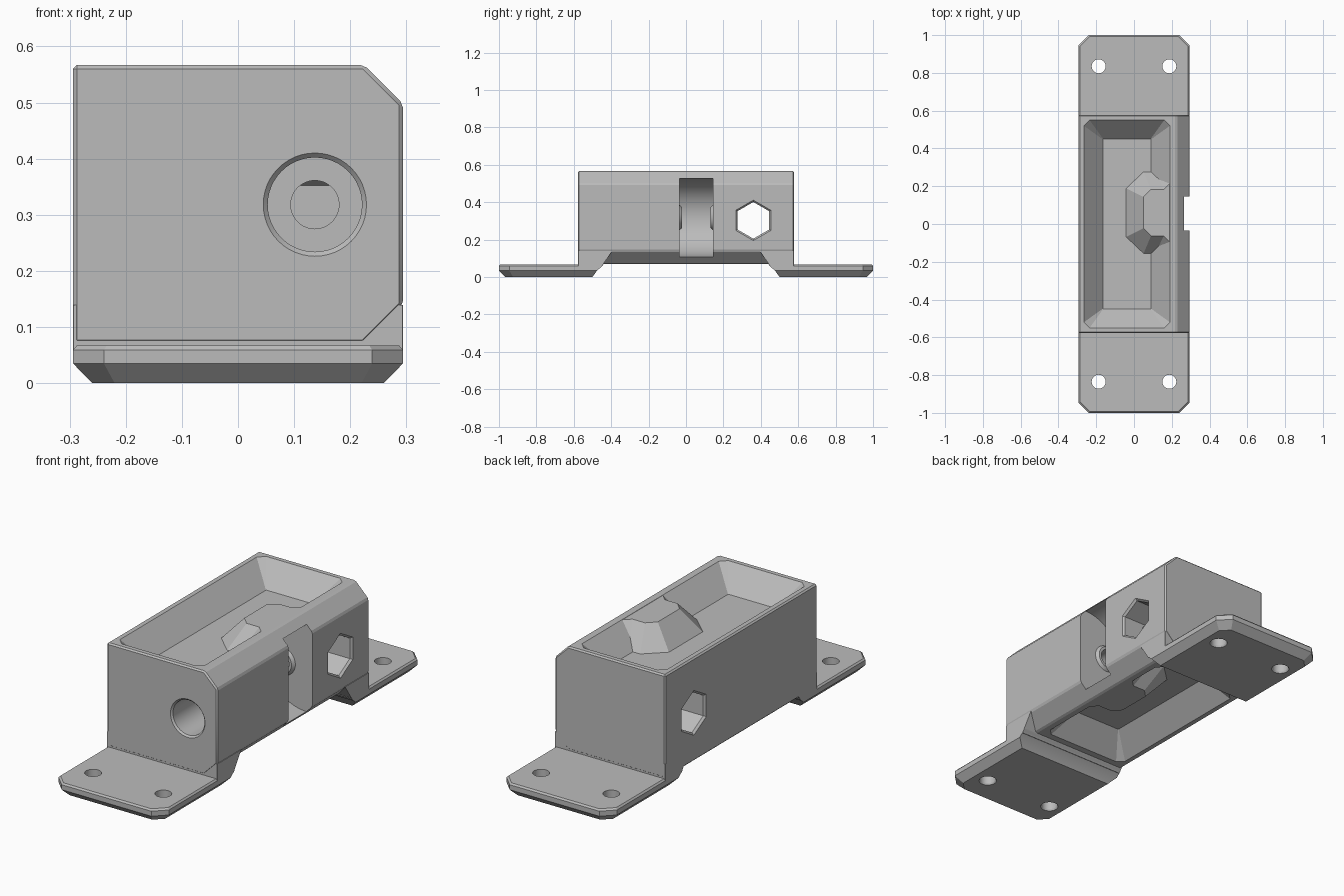
import bpy, bmesh, math
from math import cos, sin, pi

if "Cube" in bpy.data.objects:
    bpy.data.objects.remove(bpy.data.objects["Cube"], do_unlink=True)

grey = bpy.data.materials.new("plain grey")
grey.use_nodes = True
grey.diffuse_color = (0.5, 0.5, 0.5, 1)
grey.node_tree.nodes["Principled BSDF"].inputs["Base Color"].default_value = (0.5, 0.5, 0.5, 1)

HALF = 0.294      # half width
MID = 0.318       # height of the axle
TOP, FLOOR = 0.567, 0.462


def loft(name, rings):
    """Closed solid through a list of rings of equal length."""
    bm = bmesh.new()
    loops = [[bm.verts.new(p) for p in ring] for ring in rings]
    for a, b in zip(loops, loops[1:]):
        for i in range(len(a)):
            j = (i + 1) % len(a)
            bm.faces.new((a[i], a[j], b[j], b[i]))
    bm.faces.new(loops[0][::-1])
    bm.faces.new(loops[-1])
    bmesh.ops.recalc_face_normals(bm, faces=bm.faces)
    mesh = bpy.data.meshes.new(name)
    bm.to_mesh(mesh)
    bm.free()
    mesh.materials.append(grey)
    ob = bpy.data.objects.new(name, mesh)
    bpy.context.collection.objects.link(ob)
    return ob


def octagon(x0, x1, y0, y1, c, z):
    return [(x0 + c, y0, z), (x1 - c, y0, z), (x1, y0 + c, z), (x1, y1 - c, z),
            (x1 - c, y1, z), (x0 + c, y1, z), (x0, y1 - c, z), (x0, y0 + c, z)]


def turned(name, axis, center, steps, sides=48):
    """Round or polygonal solid along x, y or z from (position, radius) steps."""
    a, b = center
    rings = []
    for pos, r in steps:
        ring = []
        for i in range(sides):
            t = 2 * pi * i / sides
            u, v = a + r * sin(t), b + r * cos(t)
            ring.append({"x": (pos, u, v), "y": (u, pos, v), "z": (u, v, pos)}[axis])
        rings.append(ring)
    return loft(name, rings)


def flip(ob):
    """Mirror a part through the axle height."""
    for v in ob.data.vertices:
        v.co.z = 2 * MID - v.co.z
    ob.data.flip_normals()
    return ob


def apply(mod):
    bpy.context.view_layer.objects.active = housing
    bpy.ops.object.modifier_apply(modifier=mod.name)


def combine(tool, operation):
    mod = housing.modifiers.new("combine", "BOOLEAN")
    mod.operation, mod.solver, mod.object = operation, "EXACT", tool
    apply(mod)
    bpy.data.objects.remove(tool, do_unlink=True)


def cut(tool):
    combine(tool, "DIFFERENCE")


def add(tool):
    combine(tool, "UNION")


# Main block with chamfered long edges on one side
profile = [(-HALF, 0.07), (0.225, 0.07), (HALF, 0.139),
           (HALF, 0.498), (0.225, TOP), (-HALF, TOP)]
housing = loft("housing", [[(x, y, z) for x, z in profile] for y in (-0.578, 0.578)])
bevel = housing.modifiers.new("edge_bevel", "BEVEL")
bevel.width, bevel.segments, bevel.limit_method = 0.007, 1, "ANGLE"
apply(bevel)


# Sloping recess, and the raised cover above the wheel slot inside it
def pocket(half_length):
    return loft("pocket", [octagon(x0, x1, -y, y, c, z) for x0, x1, y, c, z in (
        (-0.165, 0.09, half_length - 0.1, 0.002, FLOOR),
        (-0.265, 0.19, half_length, 0.03, TOP),
        (-0.265, 0.19, half_length, 0.03, TOP + 0.006))])


def slot_cover():
    low = [(-0.05, 0.133), (0.047, 0.225), (0.11, 0.225), (0.15, 0.265), (0.215, 0.265)]
    high = [(0.05, 0.083), (0.09, 0.123), (0.157, 0.123), (0.195, 0.16), (0.215, 0.16)]
    rings = []
    for half, z in ((low, FLOOR - 0.01), (high, TOP - 0.001)):
        rings.append([(x, 0.06 + y, z) for x, y in half]
                     + [(x, 0.06 - y, z) for x, y in reversed(half)])
    return loft("slot_cover", rings)


cut(pocket(0.55))
add(slot_cover())
cut(flip(pocket(0.41)))
add(flip(slot_cover()))


# Mounting feet with chamfered undersides and a sloped root
def foot_ring(s, y0, y1, x, c, z):
    return [(-x, s * y0, z), (x, s * y0, z), (x, s * (y1 - c), z),
            (x - c, s * y1, z), (c - x, s * y1, z), (-x, s * (y1 - c), z)]


for s in (-1, 1):
    add(loft("foot_root", [foot_ring(s, y, 0.577, HALF, 0.001, z)
                           for y, z in ((0.455, 0.05), (0.395, 0.139))]))
    add(loft("foot", [foot_ring(s, *row) for row in (
        (0.5, 0.965, 0.26, 0.04, 0), (0.475, 1, HALF, 0.055, 0.035),
        (0.447, 1, HALF, 0.055, 0.059), (0.44, 0.993, HALF - 0.007, 0.053, 0.067))]))
    for x in (-0.187, 0.187):
        cut(turned("screw_hole", "z", (x, s * 0.835),
                   [(-0.01, 0.045), (0.008, 0.037), (0.1, 0.037)], 32))

# Wheel slot with a low boss on each wall
cut(turned("wheel_slot", "y", (0.265, MID), [(-0.035, 0.21), (0.145, 0.21)], 64))
add(turned("front_boss", "y", (0.137, MID), [(-0.045, 0.067), (-0.035, 0.067), (-0.021, 0.056)]))
add(turned("back_boss", "y", (0.137, MID), [(0.131, 0.056), (0.145, 0.067), (0.155, 0.067)]))

# Axle bore with a wide front mouth
cut(turned("bore", "y", (0.137, MID), [(-0.6, 0.114), (-0.57, 0.084), (-0.12, 0.084)]))
cut(turned("axle_hole", "y", (0.137, MID), [(-0.15, 0.043), (0.3, 0.043)]))

# Hexagonal hole right across the block, flared at both ends
cut(turned("hex_hole", "x", (0.36, 0.303),
           [(-0.31, 0.124), (-0.284, 0.098), (0.284, 0.098), (0.31, 0.124)], 6))

bpy.ops.object.select_all(action="DESELECT")
housing.select_set(True)
bpy.context.view_layer.objects.active = housing
bpy.ops.object.shade_smooth_by_angle(angle=math.radians(20))
